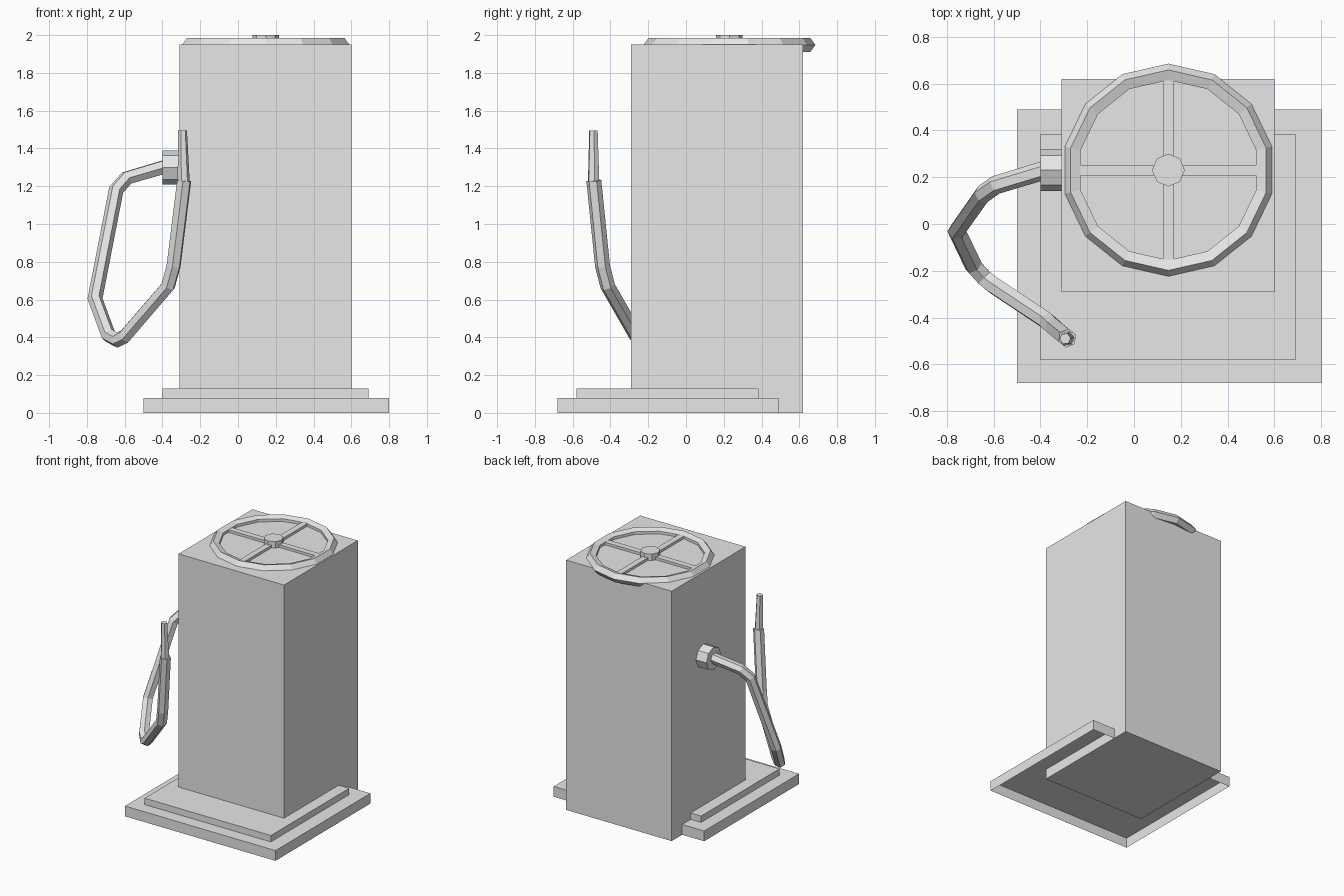
import bpy, bmesh, math
from mathutils import Matrix, Vector

if "Cube" in bpy.data.objects:
    bpy.data.objects.remove(bpy.data.objects["Cube"])

grey = bpy.data.materials.new("grey")
grey.diffuse_color = (0.8, 0.8, 0.8, 1)
grey.use_nodes = True
grey.node_tree.nodes["Principled BSDF"].inputs["Base Color"].default_value = grey.diffuse_color


def finish(name, bm):
    me = bpy.data.meshes.new(name)
    bm.normal_update()
    bm.to_mesh(me)
    bm.free()
    me.materials.append(grey)
    ob = bpy.data.objects.new(name, me)
    bpy.context.collection.objects.link(ob)
    return ob


def box(name, lo, hi, open_bottom=False):
    lo, hi = Vector(lo), Vector(hi)
    bm = bmesh.new()
    bmesh.ops.create_cube(bm, size=1, matrix=Matrix.Translation((lo + hi) / 2)
                          @ Matrix.Diagonal((*(hi - lo), 1)))
    if open_bottom:
        bm.normal_update()
        down = [f for f in bm.faces if f.normal.z < -0.9]
        bmesh.ops.delete(bm, geom=down, context='FACES')
    return finish(name, bm)


def rod(name, start, end, r1, r2, sides):
    # tapered prism running between two points
    a, b = Vector(start), Vector(end)
    rot = (b - a).to_track_quat('Z', 'Y').to_matrix().to_4x4()
    bm = bmesh.new()
    bmesh.ops.create_cone(bm, cap_ends=True, segments=sides, radius1=r1, radius2=r2,
                          depth=(b - a).length, matrix=Matrix.Translation((a + b) / 2) @ rot)
    return finish(name, bm)


# Cabinet and stepped plinth (plinth is hollow underneath)
box("cabinet", (-0.31, -0.29, 0), (0.60, 0.62, 1.95))
box("plinth_lower", (-0.50, -0.68, 0), (0.80, 0.49, 0.08), True)
box("plinth_upper", (-0.40, -0.58, 0.08), (0.69, 0.385, 0.13), True)

# Wheel rim: five-sided section swept round fourteen segments
CX, CY, CZ = 0.147, 0.23, 1.948
MAJOR, MINOR, SEGS, SECT = 0.416, 0.039, 14, 5
bm = bmesh.new()
rings = []
for i in range(SEGS):
    a = math.pi / 2 + math.tau * i / SEGS
    ring = []
    for j in range(SECT):
        t = math.tau * j / SECT
        r = MAJOR + MINOR * math.cos(t)
        ring.append(bm.verts.new((CX + r * math.cos(a), CY + r * math.sin(a),
                                  CZ + MINOR * math.sin(t))))
    rings.append(ring)
for i in range(SEGS):
    p, q = rings[i], rings[(i + 1) % SEGS]
    for j in range(SECT):
        k = (j + 1) % SECT
        bm.faces.new((p[j], q[j], q[k], p[k]))
finish("wheel_rim", bm)

# Wheel spokes and hub
W, L = 0.023, 0.40
box("spoke_across", (CX - L, CY - W, 1.93), (CX + L, CY + W, 1.97))
box("spoke_along", (CX - W, CY - L, 1.93), (CX + W, CY + L, 1.97))
rod("wheel_hub", (CX, CY, 1.92), (CX, CY, 2.0), 0.07, 0.07, 8)

# Hose socket on the side of the cabinet
rod("hose_socket", (-0.30, 0.23, 1.30), (-0.40, 0.23, 1.30), 0.09, 0.09, 8)

# Hose: six-sided tube along a bent path
path = [(-0.38, 0.23, 1.305), (-0.59, 0.167, 1.243), (-0.645, 0.128, 1.18),
        (-0.757, -0.03, 0.605), (-0.685, -0.18, 0.41), (-0.64, -0.23, 0.385),
        (-0.60, -0.262, 0.405), (-0.37, -0.415, 0.672), (-0.341, -0.442, 0.778),
        (-0.285, -0.488, 1.23)]
cu = bpy.data.curves.new("hose", 'CURVE')
cu.dimensions = '3D'
cu.bevel_depth = 0.04
cu.bevel_resolution = 1
cu.use_fill_caps = True
sp = cu.splines.new('POLY')
sp.points.add(len(path) - 1)
for pt, co in zip(sp.points, path):
    pt.co = (*co, 1)
sp.use_smooth = False
cu.materials.append(grey)
hose = bpy.data.objects.new("hose", cu)
bpy.context.collection.objects.link(hose)
bpy.context.view_layer.objects.active = hose
hose.select_set(True)
bpy.ops.object.convert(target='MESH')
bpy.context.object.data.shade_flat()

# Nozzle at the hose end
rod("nozzle", (-0.287, -0.489, 1.20), (-0.294, -0.49, 1.495), 0.033, 0.024, 6)
